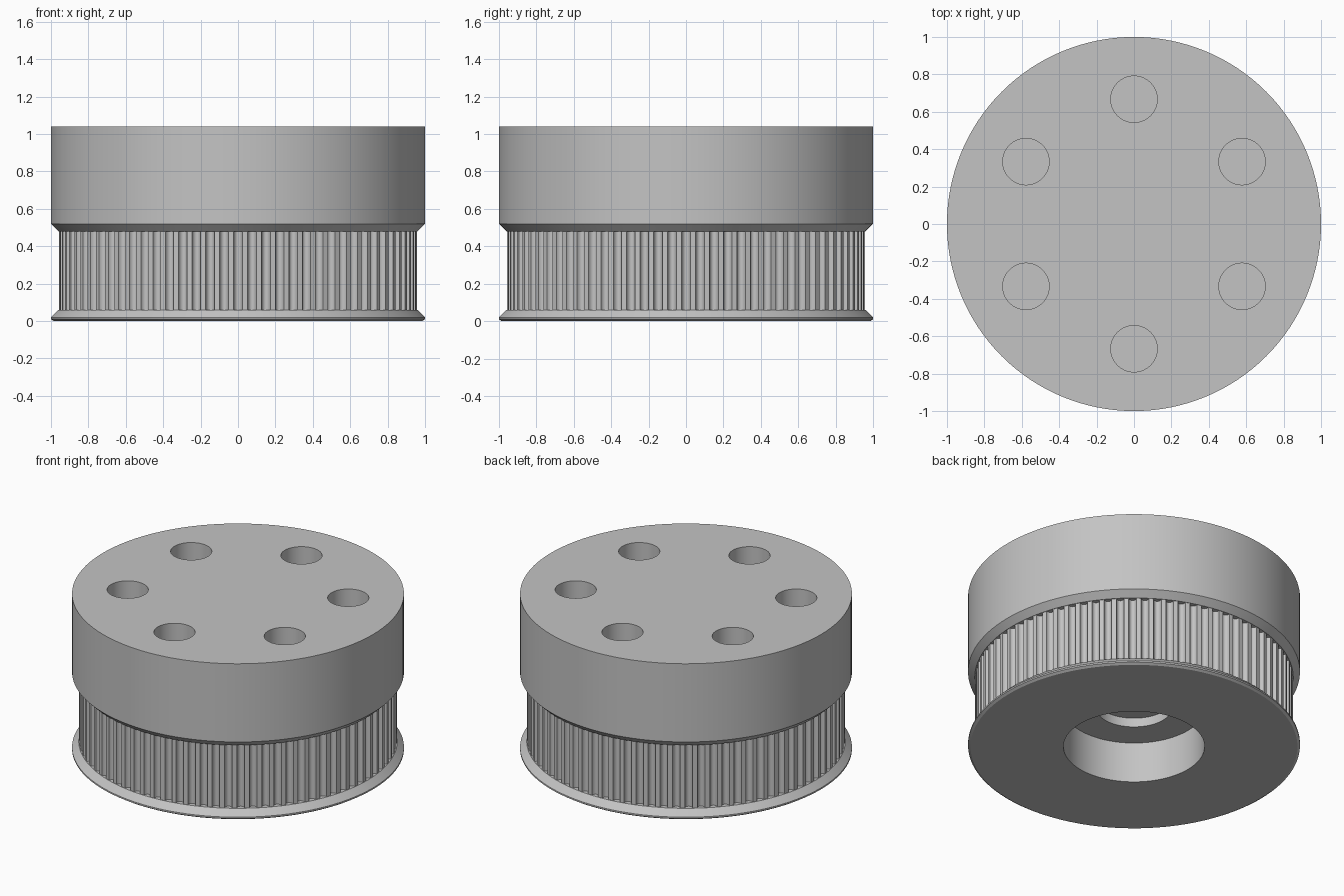
import bpy
import bmesh
from math import pi, sin, cos, radians

cube = bpy.data.objects.get("Cube")
if cube:
    bpy.data.objects.remove(cube, do_unlink=True)

SEGMENTS = 128
TEETH = 80

metal = bpy.data.materials.new("plain_grey")
metal.use_nodes = True
GREY = (0.55, 0.55, 0.55, 1)
metal.diffuse_color = GREY
metal.node_tree.nodes["Principled BSDF"].inputs["Base Color"].default_value = GREY


def add_object(name, bm):
    bmesh.ops.recalc_face_normals(bm, faces=bm.faces)
    mesh = bpy.data.meshes.new(name)
    bm.to_mesh(mesh)
    bm.free()
    mesh.materials.append(metal)
    obj = bpy.data.objects.new(name, mesh)
    bpy.context.collection.objects.link(obj)
    return obj


def lathe(name, profile, centre=(0, 0)):
    """Solid of revolution from (radius, height) points, capped at both ends."""
    bm = bmesh.new()
    rings = []
    for r, z in profile:
        rings.append([bm.verts.new((centre[0] + r * cos(2 * pi * i / SEGMENTS),
                                    centre[1] + r * sin(2 * pi * i / SEGMENTS), z))
                      for i in range(SEGMENTS)])
    for low, high in zip(rings, rings[1:]):
        for i in range(SEGMENTS):
            j = (i + 1) % SEGMENTS
            bm.faces.new((low[i], low[j], high[j], high[i]))
    bm.faces.new(rings[0])
    bm.faces.new(rings[-1])
    return add_object(name, bm)


def cut(obj, cutter):
    cutter.hide_render = True
    mod = obj.modifiers.new("cut", 'BOOLEAN')
    mod.operation = 'DIFFERENCE'
    mod.solver = 'EXACT'
    mod.object = cutter
    bpy.ops.object.select_all(action='DESELECT')
    bpy.context.view_layer.objects.active = obj
    obj.select_set(True)
    bpy.ops.object.modifier_apply(modifier=mod.name)


def toothed_core(name, tip, depth, bottom, top):
    """Extruded belt wheel with rounded grooves."""
    pitch = 2 * pi / TEETH
    half = 0.31 * pitch
    bm = bmesh.new()
    outline = []
    for t in range(TEETH):
        for k in range(9):
            a = pi * k / 8
            angle = t * pitch - half * cos(a)
            r = tip - depth * sin(a)
            outline.append(bm.verts.new((r * cos(angle), r * sin(angle), bottom)))
    base = bm.faces.new(outline)
    ext = bmesh.ops.extrude_face_region(bm, geom=[base], use_keep_orig=True)
    moved = [v for v in ext["geom"] if isinstance(v, bmesh.types.BMVert)]
    bmesh.ops.translate(bm, verts=moved, vec=(0, 0, top - bottom))
    return add_object(name, bm)


# Main parts
drum = lathe("upper_drum", [(0.96, 0.48), (1, 0.52), (1, 1.04)])
core = toothed_core("toothed_core", 0.957, 0.028, 0.06, 0.48)
flange = lathe("lower_flange", [(0.985, 0), (1, 0.01), (1, 0.02), (0.96, 0.06)])

# Stepped blind bore from below
bore = lathe("bore_cutter", [(0.425, -0.1), (0.425, 0.27), (0.23, 0.27), (0.23, 0.33)])
cut(flange, bore)
cut(core, bore)
bpy.data.objects.remove(bore, do_unlink=True)

# Six blind holes in the top
for i in range(6):
    a = radians(30 + 60 * i)
    hole = lathe("hole_cutter", [(0.124, 0.54), (0.124, 1.2)],
                 (0.667 * cos(a), 0.667 * sin(a)))
    cut(drum, hole)
    bpy.data.objects.remove(hole, do_unlink=True)

# Smooth curved walls, crisp rims
bpy.ops.object.select_all(action='DESELECT')
for obj in (drum, core, flange):
    obj.select_set(True)
bpy.context.view_layer.objects.active = drum
bpy.ops.object.shade_smooth_by_angle(angle=radians(28))
